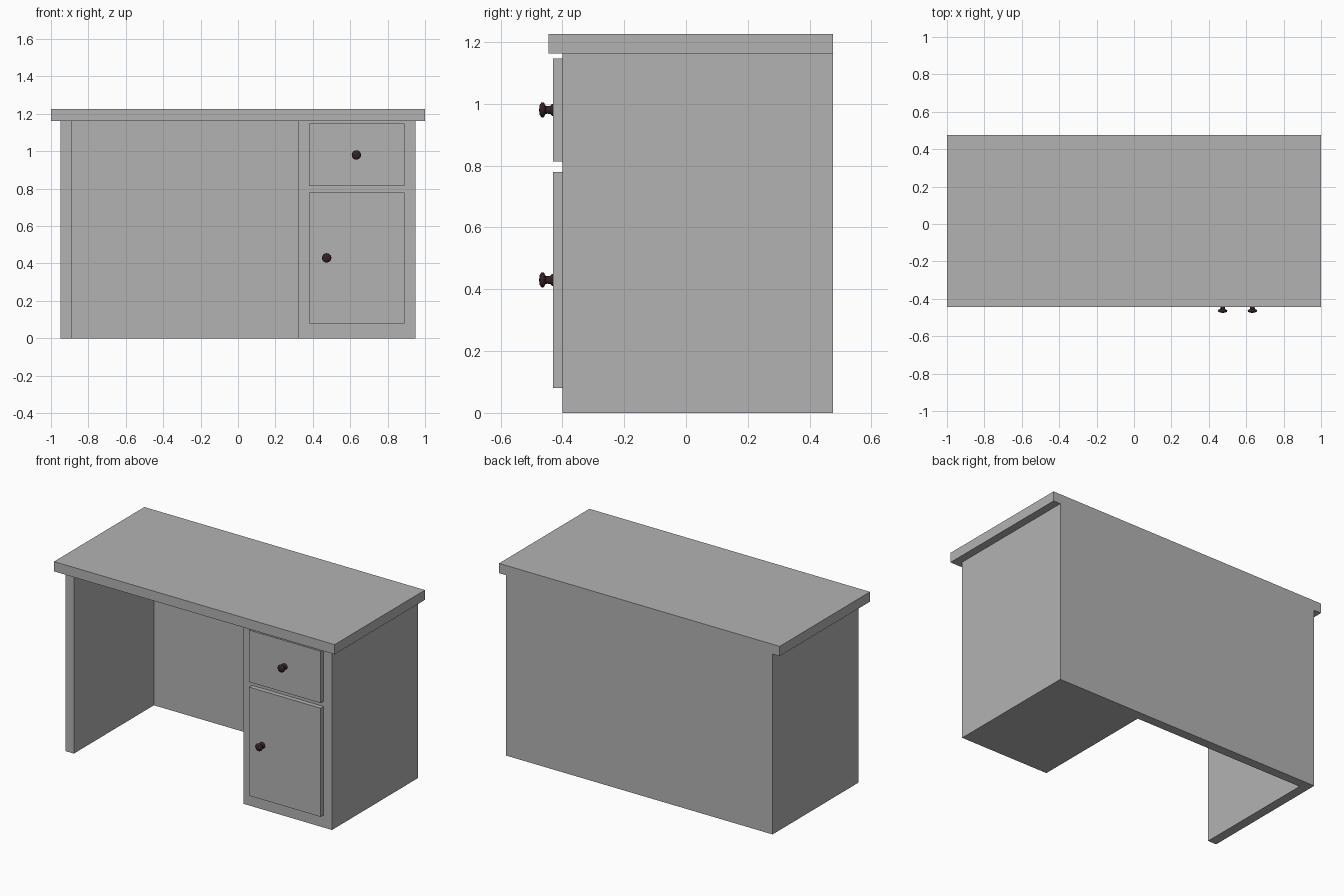
import bpy, bmesh, math
from mathutils import Matrix

if "Cube" in bpy.data.objects:
    bpy.data.objects.remove(bpy.data.objects["Cube"])


def material(name, rgb):
    m = bpy.data.materials.new(name)
    m.diffuse_color = (*rgb, 1.0)
    m.use_nodes = True
    m.node_tree.nodes["Principled BSDF"].inputs["Base Color"].default_value = m.diffuse_color
    return m


GREY = material("grey_paint", (0.45, 0.45, 0.45))
DARK = material("dark_brown", (0.037, 0.015, 0.016))


def finish(bm, name, mat):
    bmesh.ops.recalc_face_normals(bm, faces=bm.faces)
    mesh = bpy.data.meshes.new(name)
    bm.to_mesh(mesh)
    bm.free()
    mesh.materials.append(mat)
    obj = bpy.data.objects.new(name, mesh)
    bpy.context.collection.objects.link(obj)
    return obj


def box(name, x, y, z, mat=GREY):
    bm = bmesh.new()
    bmesh.ops.create_cube(bm, size=1)
    for v in bm.verts:
        for i, (lo, hi) in enumerate((x, y, z)):
            v.co[i] = hi if v.co[i] > 0 else lo
    return finish(bm, name, mat)


def extruded(name, outline, z0, z1, mat=GREY):
    bm = bmesh.new()
    face = bm.faces.new([bm.verts.new((x, y, z0)) for x, y in outline])
    top = bmesh.ops.extrude_face_region(bm, geom=[face])["geom"]
    for v in top:
        if isinstance(v, bmesh.types.BMVert):
            v.co.z = z1
    return finish(bm, name, mat)


def knob(name, x, z):
    # turned profile: (radius, distance out from the front)
    profile = [(0, 0), (0.02, 0), (0.019, 0.004), (0.014, 0.008), (0.012, 0.018),
               (0.014, 0.025), (0.023, 0.029), (0.025, 0.034), (0.023, 0.039),
               (0.014, 0.044), (0, 0.045)]
    bm = bmesh.new()
    verts = [bm.verts.new((r, -d, 0)) for r, d in profile]
    edges = [bm.edges.new(pair) for pair in zip(verts, verts[1:])]
    bmesh.ops.spin(bm, geom=verts + edges, cent=(0, 0, 0), axis=(0, 1, 0),
                   angle=math.tau, steps=24)
    bmesh.ops.remove_doubles(bm, verts=bm.verts, dist=0.0002)
    bmesh.ops.transform(bm, matrix=Matrix.Translation((x, -0.43, z)), verts=bm.verts)
    obj = finish(bm, name, DARK)
    bpy.context.view_layer.objects.active = obj
    obj.select_set(True)
    bpy.ops.object.shade_smooth_by_angle(angle=math.radians(50))
    obj.select_set(False)


# Carcass: left panel, back panel and solid pedestal as one plan outline
extruded("carcass", [(-0.95, -0.40), (-0.89, -0.40), (-0.89, 0.415), (0.32, 0.415),
                     (0.32, -0.40), (0.95, -0.40), (0.95, 0.475), (-0.95, 0.475)],
         0, 1.162)

# Desktop
box("desktop", (-1, 1), (-0.445, 0.475), (1.162, 1.225))

# Drawer and door fronts
box("drawer_front", (0.38, 0.89), (-0.43, -0.40), (0.813, 1.147))
box("door_front", (0.38, 0.89), (-0.43, -0.40), (0.08, 0.78))

# Knobs
knob("drawer_knob", 0.633, 0.98)
knob("door_knob", 0.474, 0.43)
